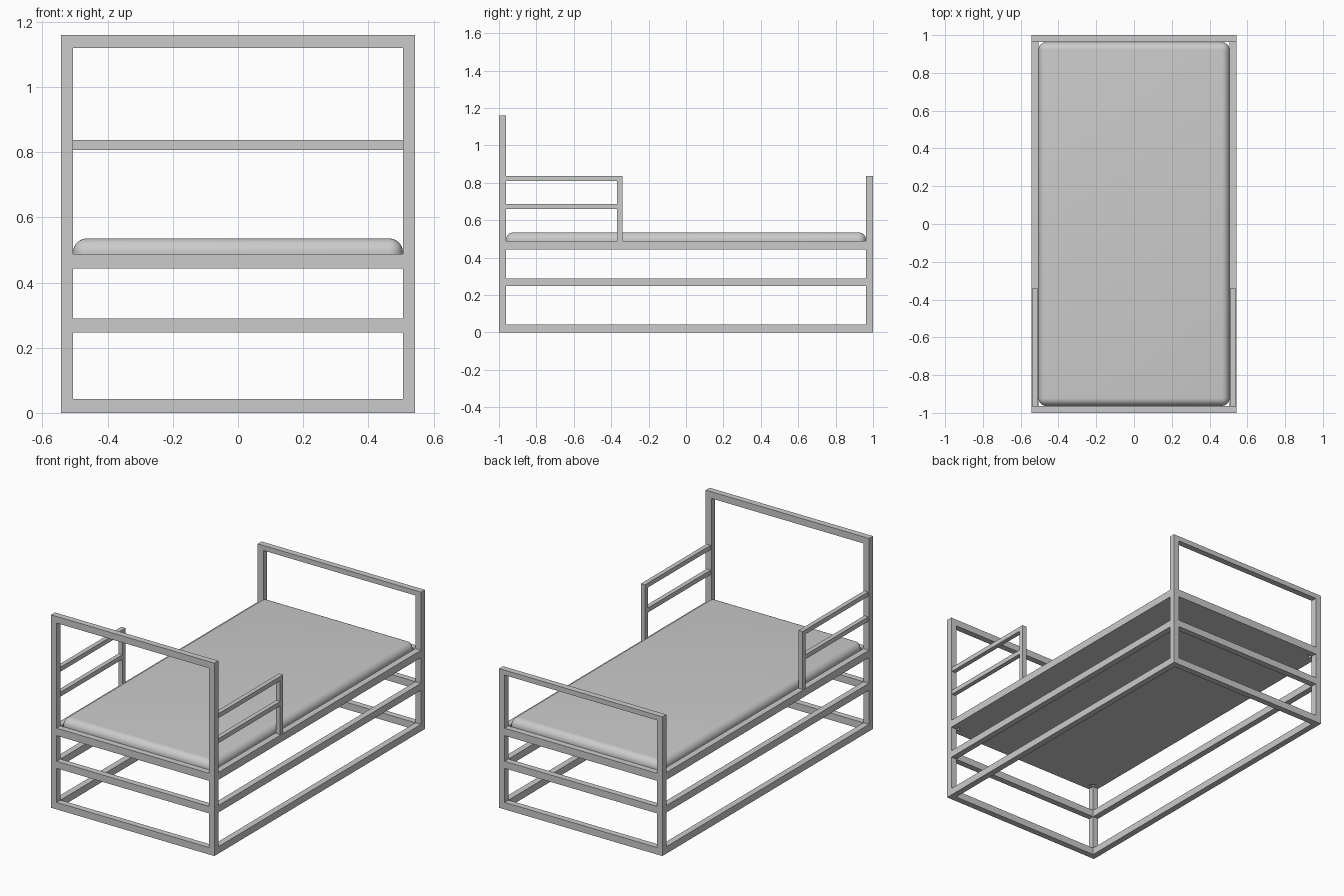
import bpy
import bmesh
from mathutils import Vector

if "Cube" in bpy.data.objects:
    bpy.data.objects.remove(bpy.data.objects["Cube"], do_unlink=True)


def make_material(name, colour):
    mat = bpy.data.materials.new(name)
    mat.use_nodes = True
    mat.diffuse_color = colour
    mat.node_tree.nodes["Principled BSDF"].inputs["Base Color"].default_value = colour
    return mat


GREY = make_material("light grey", (0.6, 0.6, 0.6, 1))


def box(name, low, high, rounding=0):
    """Box between two corners; rounding softens every edge except the underside."""
    low, high = Vector(low), Vector(high)
    bm = bmesh.new()
    bmesh.ops.create_cube(bm, size=1)
    for v in bm.verts:
        v.co = (low + high) / 2 + v.co * (high - low)
    if rounding:
        edges = [e for e in bm.edges if max(v.co.z for v in e.verts) > low.z + 0.001]
        bmesh.ops.bevel(bm, geom=edges, offset=rounding, segments=8,
                        profile=0.5, affect='EDGES', clamp_overlap=True)
    mesh = bpy.data.meshes.new(name)
    bm.to_mesh(mesh)
    bm.free()
    mesh.materials.append(GREY)
    obj = bpy.data.objects.new(name, mesh)
    bpy.context.collection.objects.link(obj)
    return obj


X, Y = 0.543, 1.0            # outer half width and half length
T = 0.037                    # frame bar thickness
XI, YI = X - T, Y - T        # inner faces of the frame
HEAD, FOOT = 1.16, 0.837     # heights of the two ends
LEVELS = {"floor": (0, 0.042), "middle": (0.247, 0.289), "bed": (0.443, 0.488)}
ENDS = {"head": (-Y, -YI, HEAD, 0.04), "foot": (YI, Y, FOOT, 0.03)}
SIDES = {"left": 1, "right": -1}


def side_box(name, sign, x0, x1, y0, y1, z0, z1):
    xs = sorted((sign * x0, sign * x1))
    box(name, (xs[0], y0, z0), (xs[1], y1, z1))


# End frames: posts, top bar and cross rails
for end, (y0, y1, top, bar) in ENDS.items():
    for side, sign in SIDES.items():
        side_box(f"{end}_post_{side}", sign, XI, X, y0, y1, 0, top)
    box(f"{end}_top_bar", (-XI, y0, top - bar), (XI, y1, top))
    for level, (z0, z1) in LEVELS.items():
        box(f"{end}_{level}_rail", (-XI, y0, z0), (XI, y1, z1))

# Long side rails and guard rails near the head
G0, G1 = 0.511, 0.538        # guard bar inner and outer faces
G_END = -0.34
for side, sign in SIDES.items():
    for level, (z0, z1) in LEVELS.items():
        side_box(f"side_{level}_rail_{side}", sign, XI, X, -YI, YI, z0, z1)
    side_box(f"guard_post_{side}", sign, G0, G1, G_END - 0.028, G_END, 0.488, FOOT)
    for name, z in (("lower", 0.687), ("upper", FOOT)):
        side_box(f"guard_{name}_rail_{side}", sign, G0, G1,
                 -YI, G_END - 0.028, z - 0.027, z)

# Mattress with rounded top and corners
mattress = box("mattress", (-XI, -YI, 0.443), (XI, YI, 0.535), rounding=0.042)
bpy.ops.object.select_all(action='DESELECT')
mattress.select_set(True)
bpy.context.view_layer.objects.active = mattress
bpy.ops.object.shade_smooth_by_angle()
